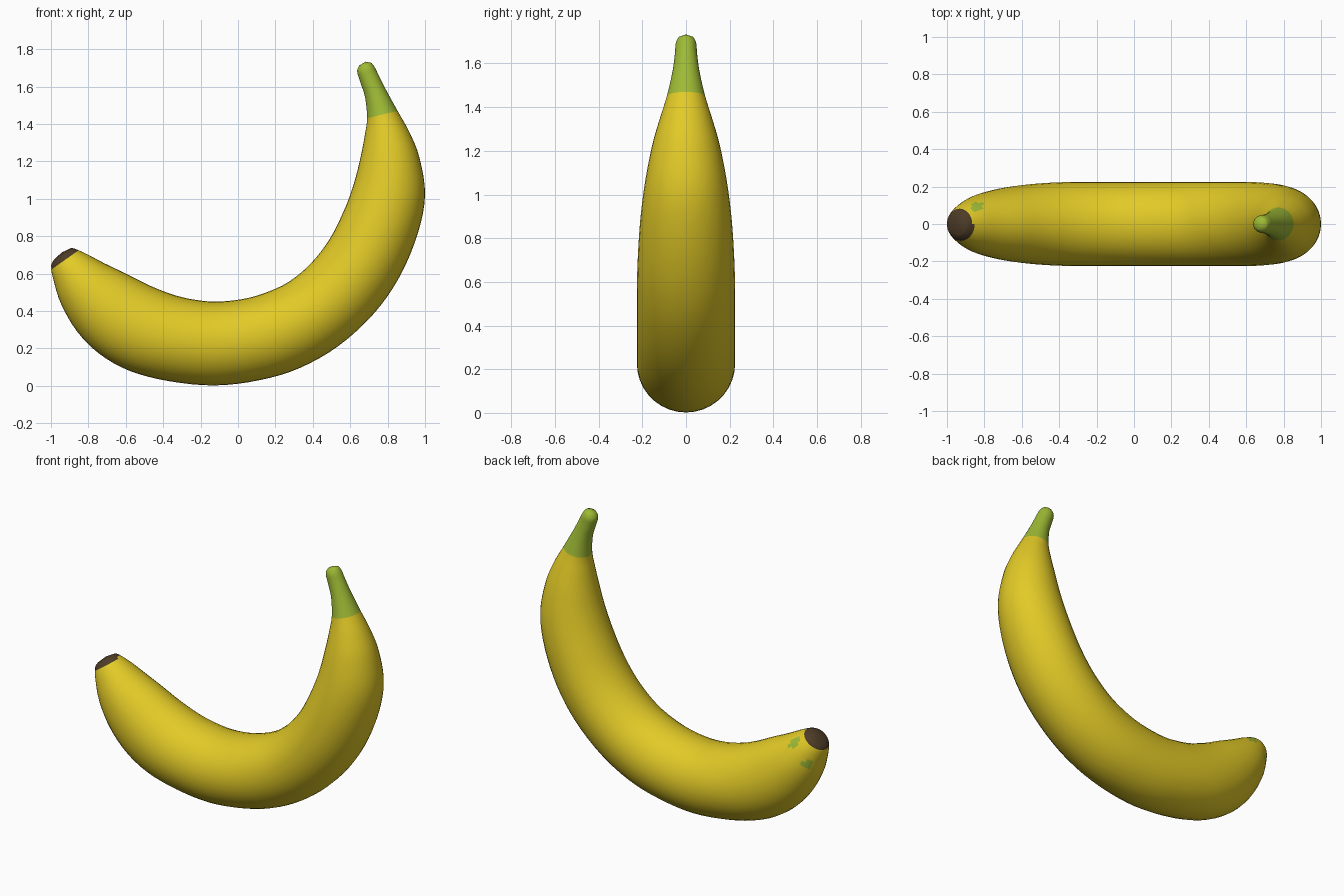
import bpy, bmesh, math
from mathutils import Vector

if "Cube" in bpy.data.objects:
    bpy.data.objects.remove(bpy.data.objects["Cube"])

SEG, SUB = 36, 4

# Cross-sections along the fruit: outer x, outer z, inner x, inner z, half width in y
S = [
    (-.985, .672, -.892, .737, .060), (-1.0, .636, -.865, .73, .082),
    (-.985, .56, -.80, .70, .118), (-.945, .435, -.715, .655, .155),
    (-.86, .29, -.60, .60, .185), (-.74, .17, -.47, .535, .207),
    (-.58, .08, -.34, .485, .220), (-.37, .025, -.23, .46, .225),
    (-.125, .002, -.115, .45, .225), (.115, .03, .02, .463, .225),
    (.33, .095, .14, .495, .225), (.54, .215, .27, .555, .225),
    (.73, .39, .39, .655, .225), (.865, .585, .49, .785, .222),
    (.96, .81, .57, .945, .210), (1.0, 1.02, .622, 1.09, .188),
    (.97, 1.22, .657, 1.23, .155), (.917, 1.355, .678, 1.34, .120),
    (.853, 1.47, .69, 1.43, .088), (.79, 1.585, .68, 1.54, .062),
    (.75, 1.665, .655, 1.62, .051), (.73, 1.705, .637, 1.68, .047),
    (.713, 1.727, .648, 1.712, .034),
]
BLOSSOM, STEM = Vector((-.944, 0, .712)), Vector((.682, 0, 1.733))


def spline(a, b, c, d, t):
    return [.5 * (2*q + (r-p)*t + (2*p - 5*q + 4*r - s)*t*t + (3*q - p - 3*r + s)*t**3)
            for p, q, r, s in zip(a, b, c, d)]


def material(name, rgb):
    m = bpy.data.materials.new(name)
    m.diffuse_color = (*rgb, 1)
    m.use_nodes = True
    m.node_tree.nodes["Principled BSDF"].inputs["Base Color"].default_value = m.diffuse_color
    return m


# Smooth sections
rows = []
for i in range(len(S) - 1):
    a, d = S[max(i-1, 0)], S[min(i+2, len(S)-1)]
    rows += [spline(a, S[i], S[i+1], d, k / SUB) for k in range(SUB)]
rows.append(S[-1])

# Skin swept through the sections, closed with a pole at each end
bm = bmesh.new()
rings = []
for ox, oz, ix, iz, w in rows:
    ring = []
    for k in range(SEG):
        a = 2 * math.pi * k / SEG
        c = math.cos(a) / 2
        ring.append(bm.verts.new(((ox+ix)/2 + (ox-ix)*c, w * math.sin(a),
                                  (oz+iz)/2 + (oz-iz)*c)))
    rings.append(ring)
for r, q in zip(rings, rings[1:]):
    for k in range(SEG):
        n = (k + 1) % SEG
        bm.faces.new((r[k], r[n], q[n], q[k]))
for ring, tip in ((rings[0], BLOSSOM), (rings[-1], STEM)):
    pole = bm.verts.new(tip)
    for k in range(SEG):
        bm.faces.new((ring[k], ring[(k + 1) % SEG], pole))
bmesh.ops.recalc_face_normals(bm, faces=bm.faces[:])

# Colour rules: green stem, brown blossom end, two small green flecks
axis = Vector((.55, 0, -.83))
flecks = [(Vector((-.84, .095, .67)), .036), (Vector((-.932, .095, .555)), .032)]
for f in bm.faces:
    f.smooth = True
    p = f.calc_center_median()
    ripple = .008 * math.cos(5 * math.atan2(p.y, p.x - .77))
    if p.z - .2 * (p.x - .77) > 1.447 + ripple:
        f.material_index = 1
    elif p.x < -.8 and (p - BLOSSOM).dot(axis) < .035 - .1 * p.y:
        f.material_index = 2
    elif any((p - c).length < r for c, r in flecks):
        f.material_index = 1

me = bpy.data.meshes.new("banana")
bm.to_mesh(me)
bm.free()
for m in (material("ripe yellow", (.76, .59, .02)),
          material("stem green", (.34, .49, .035)),
          material("dark brown", (.075, .045, .02))):
    me.materials.append(m)
ob = bpy.data.objects.new("banana", me)
bpy.context.collection.objects.link(ob)
